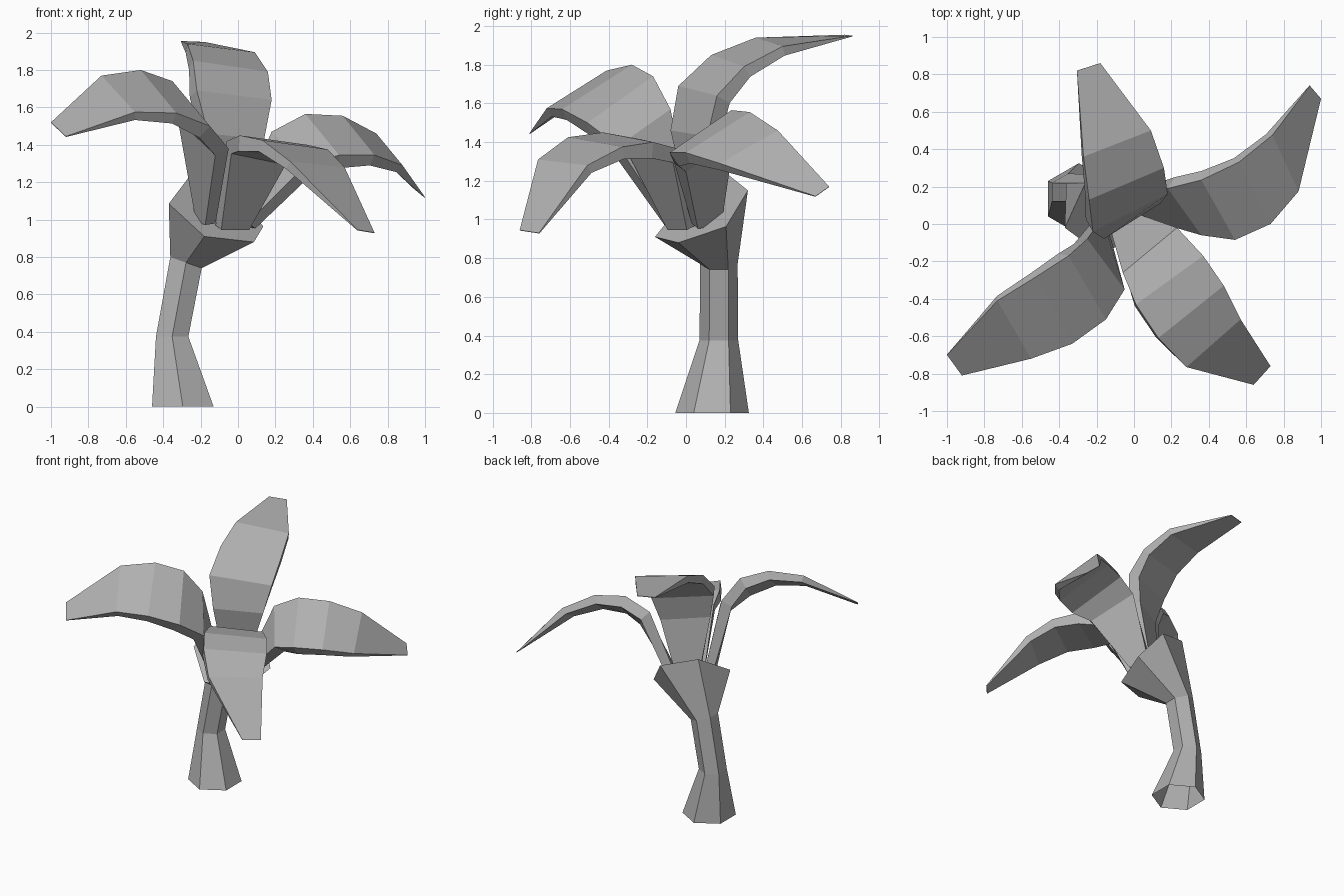
import bpy, bmesh
from math import cos, sin, radians
from mathutils import Vector

if "Cube" in bpy.data.objects:
    bpy.data.objects.remove(bpy.data.objects["Cube"])

# Darker grey shared by all parts
grey = bpy.data.materials.new("dark_grey")
grey.diffuse_color = (.44, .44, .44, 1)
grey.use_nodes = True
grey.node_tree.nodes["Principled BSDF"].inputs["Base Color"].default_value = grey.diffuse_color


def make_object(name, bm):
    bmesh.ops.recalc_face_normals(bm, faces=bm.faces)
    mesh = bpy.data.meshes.new(name)
    bm.to_mesh(mesh)
    bm.free()
    mesh.materials.append(grey)
    bpy.context.collection.objects.link(bpy.data.objects.new(name, mesh))


def loft(name, rings, cap_start=True):
    """Skin a stack of equal rings and cap the ends."""
    bm = bmesh.new()
    vs = [[bm.verts.new(p) for p in ring] for ring in rings]
    n = len(vs[0])
    for a, b in zip(vs, vs[1:]):
        for i in range(n):
            j = (i + 1) % n
            bm.faces.new((a[i], a[j], b[j], b[i]))
    if cap_start:
        bm.faces.new(vs[0])
    bm.faces.new(vs[-1])
    make_object(name, bm)


def hexagon(x, y, z, r, slope=0):
    """Six-sided ring, first corner to the front, optionally tilted along x."""
    angles = [radians(-90 + 60 * i) for i in range(6)]
    return [(x + r * cos(a), y + r * sin(a), z + slope * r * cos(a)) for a in angles]


# Trunk: flared open foot, bent stem, tilted crown
crown = [(-.18, -.16, .91), (.085, -.04, .88), (.135, .207, .963),
         (0, .32, 1.15), (-.26, .22, 1.23), (-.37, -.02, 1.085)]
loft("trunk", [hexagon(-.295, .135, 0, .19),
               hexagon(-.352, .17, .375, .1),
               hexagon(-.278, .17, .77, .097, -.35),
               crown], cap_start=False)

# Leaves: left and right edge points from root to tip
THICKNESS = [.06, .085, .085, .065, .05, .004]


def leaf(name, left, right):
    left = [Vector(p) for p in left]
    right = [Vector(p) for p in right]
    mid = [(a + b) / 2 for a, b in zip(left, right)]
    last = len(mid) - 1
    normals = []
    for i in range(last + 1):
        before = (mid[i] - mid[max(i - 1, 0)]).normalized()
        after = (mid[min(i + 1, last)] - mid[i]).normalized()
        normals.append((before + after).cross(right[i] - left[i]).normalized())
    side = -1 if normals[3].z > 0 else 1
    rings = []
    for a, b, n, t in zip(left, right, normals, THICKNESS):
        d = n * t * side
        rings.append([a, b, b + d, a + d])
    loft(name, rings)


leaf("back_leaf",
     [(-.14, .03, 1.0), (-.16, -.08, 1.46), (-.22, -.04, 1.69),
      (-.24, .13, 1.85), (-.27, .36, 1.94), (-.305, .82, 1.955)],
     [(.0, .10, .99), (.14, .11, 1.43), (.18, .16, 1.64),
      (.16, .30, 1.79), (.09, .50, 1.895), (-.18, .86, 1.95)])

leaf("left_leaf",
     [(-.17, .03, 1.0), (-.25, -.08, 1.57), (-.35, -.17, 1.74),
      (-.52, -.28, 1.8), (-.73, -.41, 1.77), (-1, -.7, 1.52)],
     [(-.12, -.09, .98), (-.05, -.35, 1.38), (-.15, -.51, 1.5),
      (-.33, -.64, 1.57), (-.55, -.72, 1.575), (-.92, -.81, 1.445)])

leaf("front_leaf",
     [(-.12, -.05, .97), (-.06, -.26, 1.42), (.01, -.43, 1.45),
      (.13, -.61, 1.425), (.28, -.765, 1.31), (.64, -.86, .945)],
     [(.03, .05, .97), (.23, -.02, 1.36), (.37, -.17, 1.40),
      (.48, -.33, 1.375), (.57, -.51, 1.28), (.73, -.76, .93)])

leaf("right_leaf",
     [(-.03, .15, .99), (.18, .19, 1.47), (.36, .235, 1.565),
      (.56, .33, 1.555), (.74, .475, 1.46), (.94, .74, 1.17)],
     [(.05, .03, .98), (.36, -.06, 1.29), (.54, -.085, 1.345),
      (.73, .0, 1.345), (.88, .175, 1.29), (1, .67, 1.12)])
